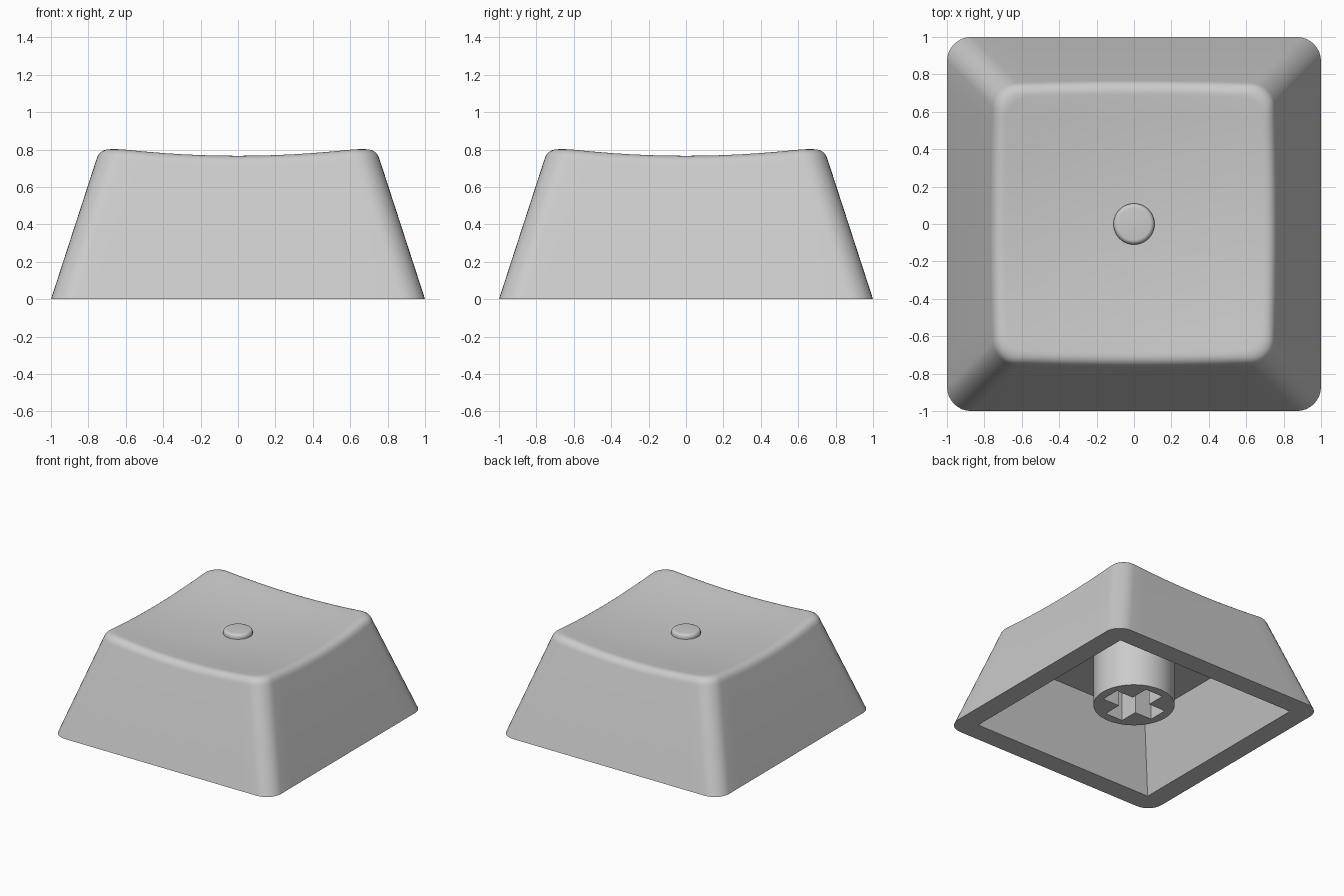
import bpy, bmesh, math

if "Cube" in bpy.data.objects:
    bpy.data.objects.remove(bpy.data.objects["Cube"])

grey = bpy.data.materials.new("light_grey")
grey.diffuse_color = (0.6, 0.6, 0.6, 1)
grey.use_nodes = True
grey.node_tree.nodes["Principled BSDF"].inputs["Base Color"].default_value = grey.diffuse_color

CORNER = 0.13       # corner radius of the shell
SLOPE = 0.325       # inward lean of the sides
FILLET = 0.06       # length of the rounded top edge


def dish(x, y):
    return 0.72 + (x * x + y * y) / 10.4


def outline(a, r, edge=12, arc=8):
    """Rounded square of half width a, always with the same point count."""
    pts = []
    for q in range(4):
        c, s = [(1, 0), (0, 1), (-1, 0), (0, -1)][q]
        side = [(a, (a - r) * (2 * i / edge - 1)) for i in range(edge)]
        bend = [(a - r + r * math.cos(t), a - r + r * math.sin(t))
                for t in (math.pi / 2 * i / arc for i in range(arc))]
        pts += [(x * c - y * s, x * s + y * c) for x, y in side + bend]
    return pts


def finish(name, bm, angle=30):
    bmesh.ops.remove_doubles(bm, verts=bm.verts, dist=1e-5)
    bmesh.ops.recalc_face_normals(bm, faces=bm.faces)
    mesh = bpy.data.meshes.new(name)
    bm.to_mesh(mesh)
    bm.free()
    mesh.materials.append(grey)
    ob = bpy.data.objects.new(name, mesh)
    bpy.context.collection.objects.link(ob)
    smooth(ob, angle)
    return ob


def smooth(ob, angle=30):
    bpy.ops.object.select_all(action='DESELECT')
    ob.select_set(True)
    bpy.context.view_layer.objects.active = ob
    bpy.ops.object.shade_smooth_by_angle(angle=math.radians(angle))


def loft(bm, rings):
    """Skin a list of rings and close both ends with a fan."""
    rows = [[bm.verts.new(p) for p in ring] for ring in rings]
    n = len(rows[0])
    for lo, hi in zip(rows, rows[1:]):
        for i in range(n):
            j = (i + 1) % n
            bm.faces.new((lo[i], lo[j], hi[j], hi[i]))
    for row, z in ((rows[0], rings[0][0][2]), (rows[-1], dish(0, 0))):
        mid = bm.verts.new((0, 0, z))
        for i in range(n):
            bm.faces.new((row[i], row[(i + 1) % n], mid))


# Shell: cavity, bottom rim, leaning sides, rounded edge and dished top
count = len(outline(1, CORNER))
profiles = []
for k in range(count):
    a = 0.74
    for _ in range(8):                      # where the side meets the dish
        a = 1 - SLOPE * dish(*outline(a, CORNER)[k])
    top = (1 - a) / SLOPE
    down = FILLET / math.hypot(1, SLOPE)
    low = (a + SLOPE * down, top - down)
    inner = a - FILLET
    x, y = outline(inner, CORNER - 0.02)[k]
    end = (inner, dish(x, y))
    prof = [(1.0, 0.0), low]
    for i in range(1, 8):                   # rounded edge
        t = i / 8
        prof.append(tuple((1 - t) ** 2 * p + 2 * t * (1 - t) * m + t * t * e
                          for p, m, e in zip(low, (a, top), end)))
    column = [(*outline(h, CORNER - 0.02 * max(0, i - 1) / 8)[k], z)
              for i, (h, z) in enumerate(prof)]
    for s in (1, 0.88, 0.75, 0.6, 0.45, 0.3, 0.15):
        column.append((x * s, y * s, dish(x * s, y * s)))
    profiles.append(column)
rings = [[(x, y, z) for x, y in outline(a, 0)] for a, z in ((0.655, 0.54), (0.833, 0))]
rings += [list(ring) for ring in zip(*profiles)]
bm = bmesh.new()
loft(bm, rings)
finish("keycap_shell", bm)

# Homing bump: flat disc with a rounded edge
bm = bmesh.new()
path = [(0, 0.70), (0.11, 0.70), (0.11, 0.733)]
path += [(0.085 + 0.025 * math.cos(t), 0.733 + 0.025 * math.sin(t))
         for t in (math.pi / 2 * i / 5 for i in range(1, 6))] + [(0, 0.758)]
vs = [bm.verts.new((r, 0, z)) for r, z in path]
es = [bm.edges.new(e) for e in zip(vs, vs[1:])]
bmesh.ops.spin(bm, geom=vs + es, cent=(0, 0, 0), axis=(0, 0, 1),
               angle=2 * math.pi, steps=48)
finish("homing_bump", bm)


def prism(name, pts, z0, z1):
    bm = bmesh.new()
    face = bm.faces.new([bm.verts.new((x, y, z0)) for x, y in pts])
    up = bmesh.ops.extrude_face_region(bm, geom=[face])["geom"]
    bmesh.ops.translate(bm, vec=(0, 0, z1 - z0),
                        verts=[v for v in up if isinstance(v, bmesh.types.BMVert)])
    return finish(name, bm)


# Mounting stem with a cross-shaped socket
stem = prism("mounting_stem", [(0.306 * math.cos(math.tau * i / 64), 0.306 * math.sin(math.tau * i / 64))
                               for i in range(64)], 0.115, 0.56)
L, W = 0.235, 0.08
quarter = [(L, -W), (L, W), (W, W)]
cross = [(x * c - y * s, x * s + y * c)
         for c, s in ((1, 0), (0, 1), (-1, 0), (0, -1)) for x, y in quarter]
cutter = prism("cross_cutter", cross, 0.0, 0.54)
cutter.hide_render = True
mod = stem.modifiers.new("socket", 'BOOLEAN')
mod.operation = 'DIFFERENCE'
mod.solver = 'EXACT'
mod.object = cutter
bpy.context.view_layer.objects.active = stem
bpy.ops.object.modifier_apply(modifier=mod.name)
bpy.data.objects.remove(cutter)
smooth(stem)
